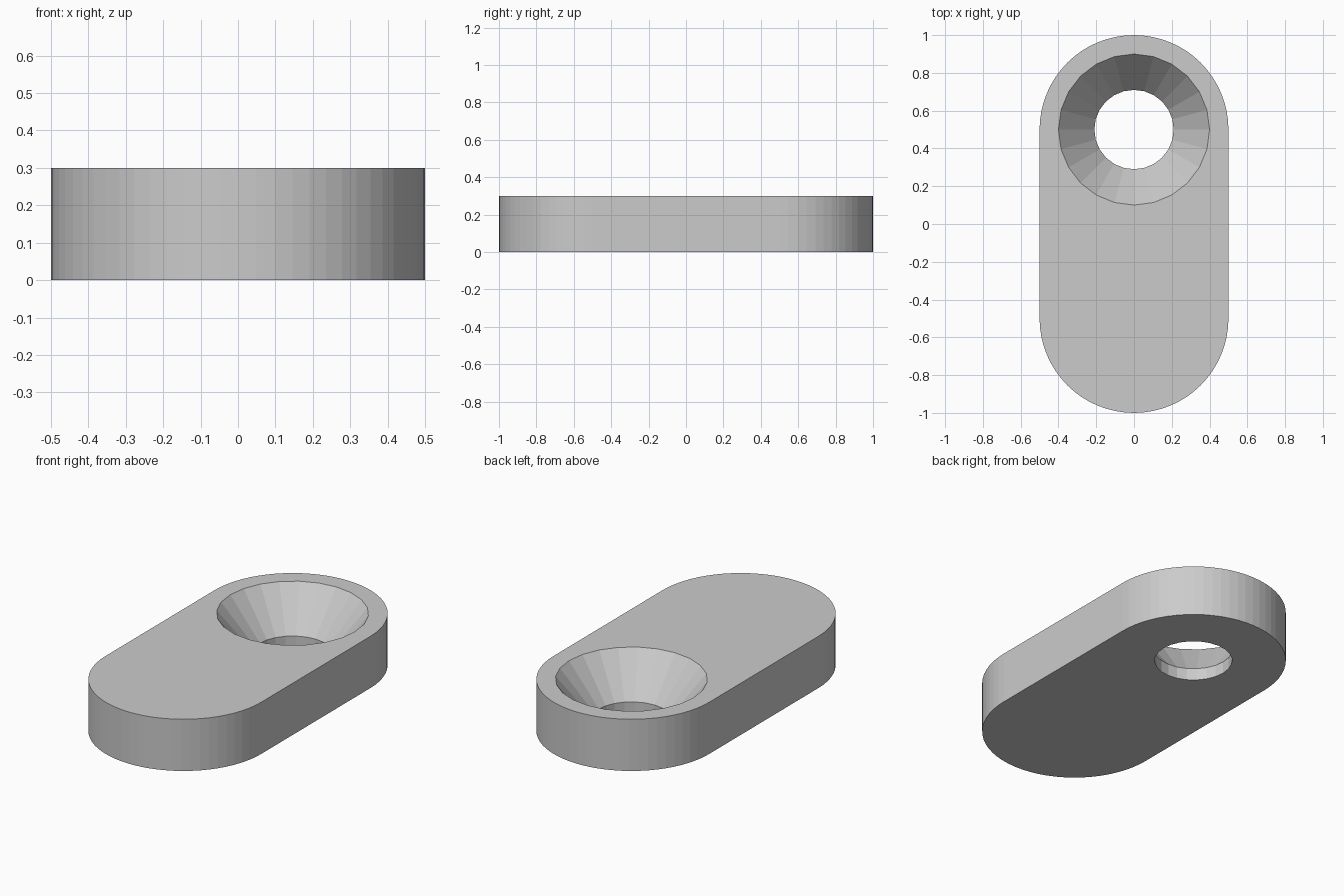
import bpy, bmesh
from math import pi, sin, cos

cube = bpy.data.objects.get("Cube")
if cube:
    bpy.data.objects.remove(cube)

HEIGHT = 0.3
HOLE_Y = 0.5
ARC_STEPS = 32
HOLE_SIDES = 24

grey = bpy.data.materials.new("light grey")
grey.use_nodes = True
colour = (0.6, 0.6, 0.6, 1)
grey.diffuse_color = colour
grey.node_tree.nodes["Principled BSDF"].inputs["Base Color"].default_value = colour

bm = bmesh.new()


def ring(points, z):
    """Closed loop of vertices at one height, with its edges."""
    verts = [bm.verts.new((x, y, z)) for x, y in points]
    edges = [bm.edges.new((v, verts[i - 1])) for i, v in enumerate(verts)]
    return verts, edges


def wall(lower, upper):
    """Quads between two loops of equal length."""
    a, b = lower[0], upper[0]
    for i in range(len(a)):
        bm.faces.new((a[i - 1], a[i], b[i], b[i - 1]))


def circle(radius):
    return [(radius * cos(2 * pi * i / HOLE_SIDES),
             HOLE_Y + radius * sin(2 * pi * i / HOLE_SIDES))
            for i in range(HOLE_SIDES)]


# Rounded-end outline: two half circles joined by straight sides
outline = []
for start, cy in ((0, 0.5), (pi, -0.5)):
    for i in range(ARC_STEPS + 1):
        a = start + pi * i / ARC_STEPS
        outline.append((0.5 * cos(a), cy + 0.5 * sin(a)))

# Outer wall
outer_low, outer_high = ring(outline, 0), ring(outline, HEIGHT)
wall(outer_low, outer_high)

# Countersunk hole: short straight bore, then a cone up to the top
bore_low = ring(circle(0.21), 0)
bore_high = ring(circle(0.21), 0.07)
sink_rim = ring(circle(0.4), HEIGHT)
wall(bore_low, bore_high)
wall(bore_high, sink_rim)

# Flat top and bottom, each with the hole left open
for outer, inner in ((outer_low, bore_low), (outer_high, sink_rim)):
    bmesh.ops.triangle_fill(bm, edges=outer[1] + inner[1], use_beauty=True)

bmesh.ops.dissolve_limit(bm, angle_limit=0.001, verts=[],
                         edges=[e for e in bm.edges if len(e.link_faces) == 2
                                and e.calc_face_angle(1) < 0.001])
bmesh.ops.recalc_face_normals(bm, faces=bm.faces)

mesh = bpy.data.meshes.new("countersunk_plate")
bm.to_mesh(mesh)
bm.free()
mesh.materials.append(grey)
plate = bpy.data.objects.new("countersunk_plate", mesh)
bpy.context.collection.objects.link(plate)
